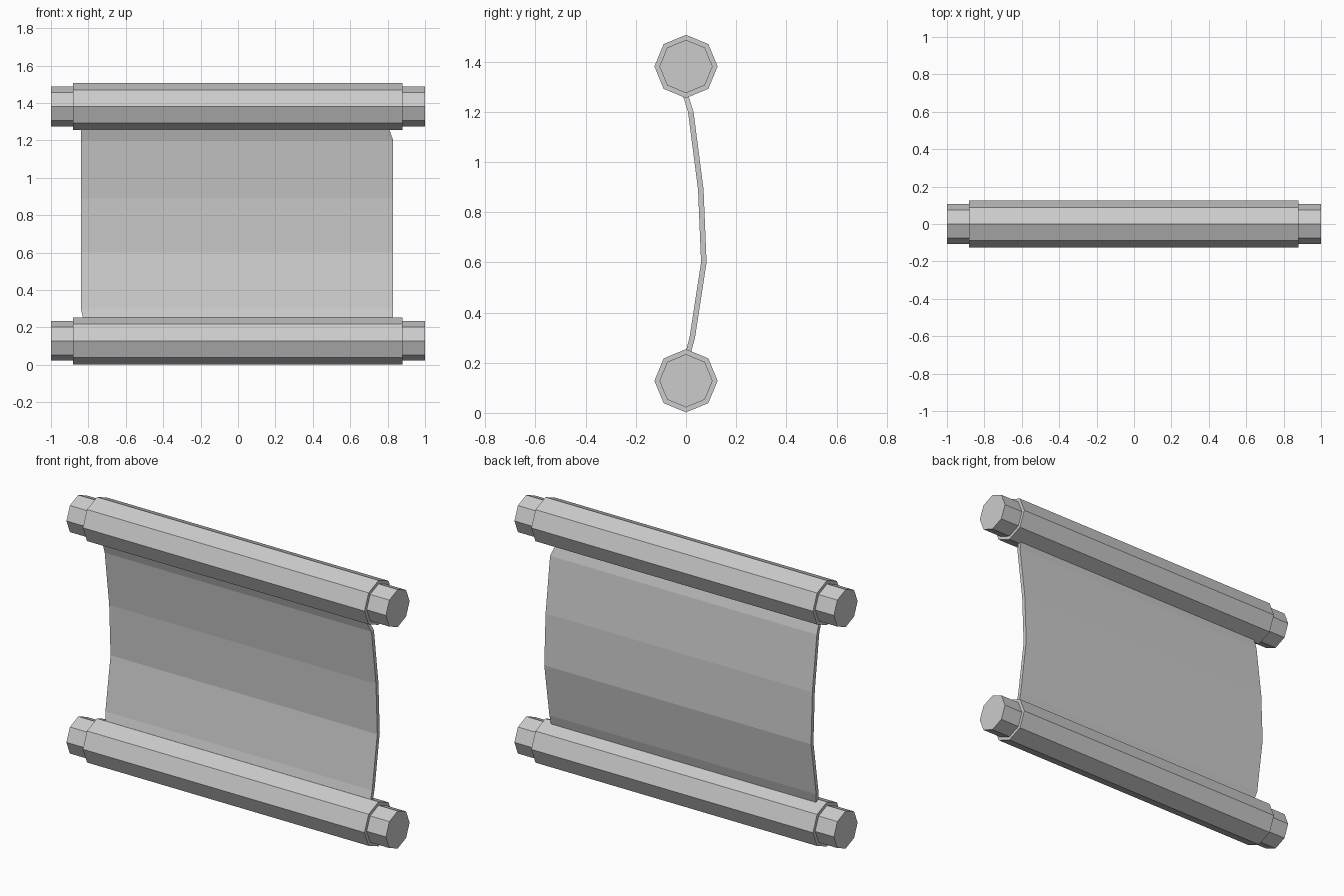
import bpy, bmesh, math

if "Cube" in bpy.data.objects:
    bpy.data.objects.remove(bpy.data.objects["Cube"])

grey = bpy.data.materials.new("light_grey")
grey.diffuse_color = (0.6, 0.6, 0.6, 1)
grey.use_nodes = True
grey.node_tree.nodes["Principled BSDF"].inputs["Base Color"].default_value = grey.diffuse_color


def finish(name, bm):
    bmesh.ops.recalc_face_normals(bm, faces=bm.faces)
    mesh = bpy.data.meshes.new(name)
    bm.to_mesh(mesh)
    bm.free()
    mesh.materials.append(grey)
    obj = bpy.data.objects.new(name, mesh)
    bpy.context.collection.objects.link(obj)
    return obj


def roller(name, z):
    # octagonal bar: narrow end, step out, wide body, step in, narrow end
    bm = bmesh.new()
    profile = [(-1.0, 0.106), (-0.883, 0.106), (-0.883, 0.126),
               (0.88, 0.126), (0.88, 0.106), (1.0, 0.106)]
    rings = []
    for x, r in profile:
        rings.append([bm.verts.new((x, r * math.cos(i * math.pi / 4),
                                    z + r * math.sin(i * math.pi / 4)))
                      for i in range(8)])
    for a, b in zip(rings, rings[1:]):
        for i in range(8):
            j = (i + 1) % 8
            bm.faces.new((a[i], a[j], b[j], b[i]))
    bm.faces.new(rings[0])
    bm.faces.new(rings[-1])
    return finish(name, bm)


roller("bottom_roller", 0.128)
roller("top_roller", 1.381)

# curved parchment: rows of (z, middle y, left x, right x), ends hidden in rollers
rows = [(0.20, -0.002, -0.817, 0.83), (0.30, 0.025, -0.84, 0.83),
        (0.60, 0.071, -0.84, 0.83), (0.89, 0.059, -0.84, 0.83),
        (1.20, 0.019, -0.84, 0.83), (1.31, -0.016, -0.84, 0.79)]
bm = bmesh.new()
h = 0.011
loops = [[bm.verts.new(p) for p in ((l, y - h, z), (r, y - h, z),
                                    (r, y + h, z), (l, y + h, z))]
         for z, y, l, r in rows]
for a, b in zip(loops, loops[1:]):
    for i in range(4):
        j = (i + 1) % 4
        bm.faces.new((a[i], a[j], b[j], b[i]))
bm.faces.new(loops[0])
bm.faces.new(loops[-1])
finish("parchment_sheet", bm)
